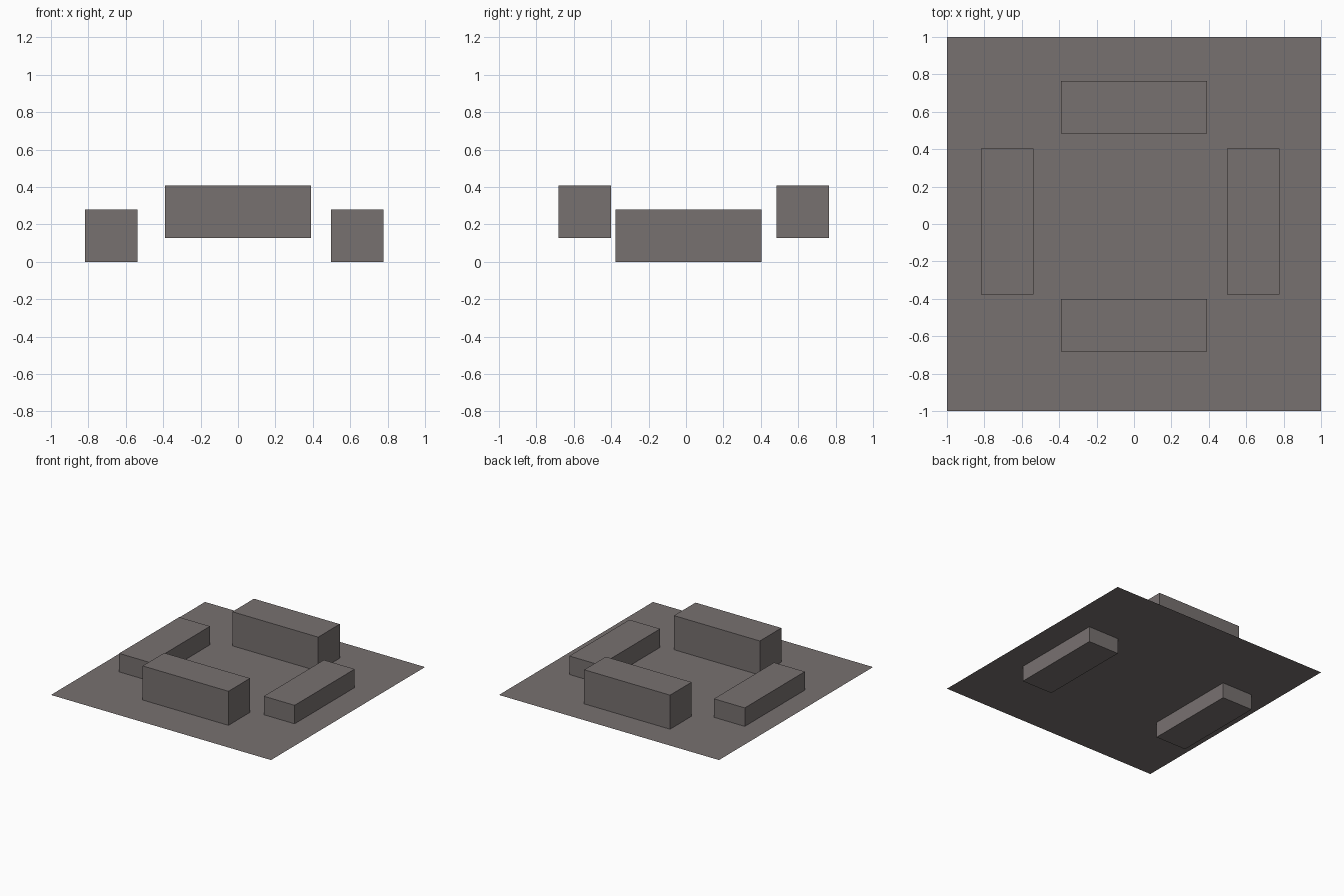
import bpy
import bmesh
from mathutils import Matrix, Vector

if "Cube" in bpy.data.objects:
    bpy.data.objects.remove(bpy.data.objects["Cube"])

# one warm grey for everything
grey = bpy.data.materials.new("warm_grey")
grey.diffuse_color = (0.187, 0.165, 0.163, 1.0)
grey.use_nodes = True
grey.node_tree.nodes["Principled BSDF"].inputs["Base Color"].default_value = grey.diffuse_color

LENGTH, THICK = 0.78, 0.28   # every bench is the same bar
FLOOR_Z = 0.128


def finish(name, bm):
    mesh = bpy.data.meshes.new(name)
    bm.to_mesh(mesh)
    bm.free()
    mesh.materials.append(grey)
    obj = bpy.data.objects.new(name, mesh)
    bpy.context.collection.objects.link(obj)
    return obj


def bench(name, x, y, bottom, along_x):
    size = (LENGTH, THICK, THICK) if along_x else (THICK, LENGTH, THICK)
    bm = bmesh.new()
    bmesh.ops.create_cube(bm, size=1.0, matrix=Matrix.Diagonal(Vector((*size, 1.0))))
    obj = finish(name, bm)
    obj.location = (x, y, bottom + THICK / 2)


# thin square floor sheet
bm = bmesh.new()
bmesh.ops.create_grid(bm, x_segments=1, y_segments=1, size=1.0)
finish("floor", bm).location.z = FLOOR_Z

# front and back benches rest on the floor sheet
bench("front_bench", 0.0, -0.541, FLOOR_Z, True)
bench("back_bench", 0.0, 0.624, FLOOR_Z, True)

# side benches sink through the floor sheet
bench("left_bench", -0.677, 0.014, 0.0, False)
bench("right_bench", 0.638, 0.014, 0.0, False)
